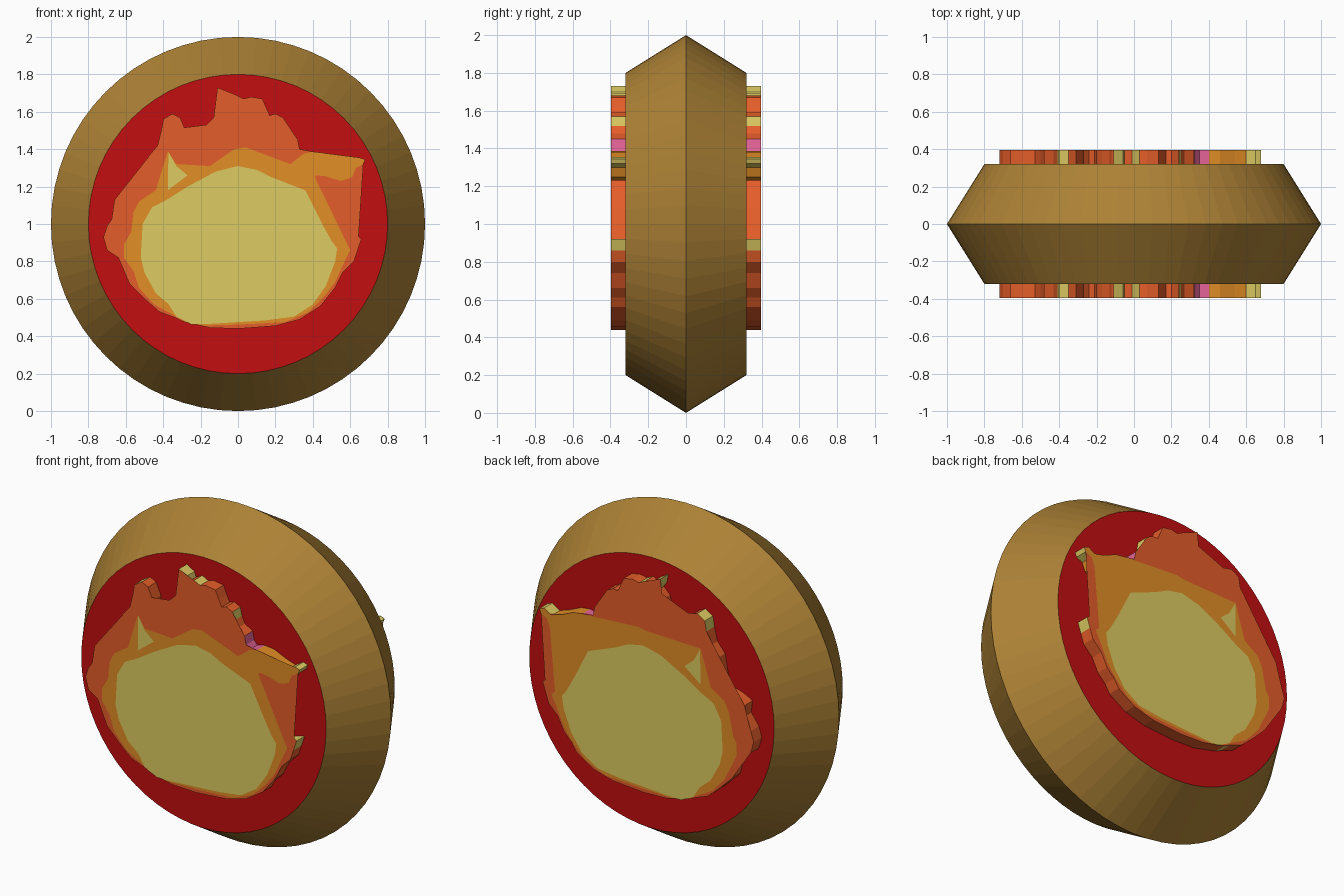
import bpy, bmesh, math

def material(name, r, g, b):
    lin = [((c / 255 + 0.055) / 1.055) ** 2.4 if c > 10 else c / 255 / 12.92 for c in (r, g, b)]
    m = bpy.data.materials.new(name)
    m.diffuse_color = (*lin, 1)
    return m

BRONZE = material("bronze", 172, 129, 53)
RED = material("deep red", 196, 14, 16)
EMBER = material("ember orange", 228, 93, 41)
ORANGE = material("amber orange", 226, 142, 38)
YELLOW = material("pale yellow", 222, 204, 98)
PINK = material("pink", 226, 98, 150)

def finish(name, bm, mats):
    me = bpy.data.meshes.new(name)
    bm.to_mesh(me)
    bm.free()
    for m in mats:
        me.materials.append(m)
    ob = bpy.data.objects.new(name, me)
    bpy.context.collection.objects.link(ob)
    return ob

# Flame outlines as (x, z), counter-clockwise seen from the front
TAIL = [(0.39, 1.23), (0.42, 1.26), (0.47, 1.255), (0.55, 1.23), (0.61, 1.25), (0.63, 1.30),
        (0.67, 1.32), (0.68, 1.345), (0.65, 1.355), (0.60, 1.325), (0.54, 1.345),
        (0.46, 1.38), (0.40, 1.387), (0.35, 1.375)]
RIGHT = [(-0.30, 0.48), (-0.15, 0.445), (0, 0.44), (0.20, 0.455), (0.33, 0.49), (0.44, 0.56),
         (0.47, 0.61), (0.52, 0.66), (0.56, 0.74), (0.62, 0.80), (0.64, 0.86), (0.66, 0.92),
         (0.60, 0.905), (0.53, 0.92), (0.50, 1.00), (0.46, 1.09), (0.41, 1.18)]
CROWN = [(0.33, 1.40), (0.32, 1.45), (0.27, 1.48), (0.25, 1.52), (0.24, 1.57), (0.20, 1.59),
         (0.17, 1.58), (0.15, 1.62), (0.13, 1.67), (0.07, 1.68), (0.03, 1.67), (-0.01, 1.69),
         (-0.05, 1.67), (-0.06, 1.70), (-0.11, 1.73), (-0.10, 1.68), (-0.08, 1.65),
         (-0.12, 1.61), (-0.13, 1.57), (-0.17, 1.53), (-0.20, 1.48), (-0.21, 1.41),
         (-0.24, 1.39), (-0.27, 1.42), (-0.28, 1.50), (-0.31, 1.57), (-0.35, 1.59),
         (-0.40, 1.56), (-0.41, 1.50), (-0.43, 1.42), (-0.48, 1.36), (-0.50, 1.25),
         (-0.53, 1.18)]
LEFT = [(-0.60, 1.16), (-0.66, 1.13), (-0.65, 1.06), (-0.70, 0.99), (-0.72, 0.93), (-0.70, 0.86),
        (-0.64, 0.82), (-0.60, 0.76), (-0.58, 0.68), (-0.50, 0.60), (-0.42, 0.53), (-0.34, 0.50)]
MIDDLE = [(-0.20, 0.457), (0, 0.462), (0.25, 0.475), (0.38, 0.53), (0.46, 0.61), (0.52, 0.69),
          (0.57, 0.80), (0.60, 0.86), (0.52, 0.90), (0.46, 1.00), (0.41, 1.10), (0.38, 1.18)]
MIDDLE_TOP = [(0.28, 1.32), (0.20, 1.35), (0.12, 1.38), (0.04, 1.41), (-0.02, 1.40), (-0.08, 1.35),
              (-0.15, 1.31), (-0.24, 1.28), (-0.33, 1.32), (-0.375, 1.39), (-0.40, 1.24),
              (-0.44, 1.18), (-0.53, 1.12), (-0.56, 1.06), (-0.57, 0.96), (-0.61, 0.89),
              (-0.61, 0.82), (-0.56, 0.75), (-0.53, 0.66), (-0.45, 0.57), (-0.33, 0.505)]
CORE = [(-0.25, 0.463), (-0.15, 0.466), (0.15, 0.485), (0.30, 0.505), (0.40, 0.57), (0.47, 0.67),
        (0.52, 0.80), (0.53, 0.87), (0.50, 0.91), (0.45, 1.00), (0.40, 1.10), (0.36, 1.18),
        (0.27, 1.215), (0.28, 1.14), (0.23, 1.16), (0.18, 1.25), (0.10, 1.29), (0, 1.31),
        (-0.12, 1.28), (-0.27, 1.20), (-0.38, 1.13), (-0.46, 1.09), (-0.51, 1.00),
        (-0.50, 0.92), (-0.52, 0.82), (-0.50, 0.74), (-0.44, 0.63), (-0.37, 0.57), (-0.33, 0.505)]
SPIKE = [(-0.375, 1.18), (-0.27, 1.26), (-0.33, 1.31), (-0.372, 1.385)]

# Disc: bevelled bronze rim with red faces front and back
N = 64
bm = bmesh.new()
rings = [[bm.verts.new((r * math.cos(2 * math.pi * i / N), y, 1 + r * math.sin(2 * math.pi * i / N)))
          for i in range(N)] for r, y in ((0.8, -0.32), (1, 0), (0.8, 0.32))]
for a, b in zip(rings, rings[1:]):
    for i in range(N):
        j = (i + 1) % N
        bm.faces.new((a[i], b[i], b[j], a[j]))
for ring in (rings[0], rings[-1]):
    bm.faces.new(ring).material_index = 1
bmesh.ops.recalc_face_normals(bm, faces=bm.faces)
finish("disc", bm, [BRONZE, RED])

# Flame body: outline extruded right through the disc
TIPS = [(0.66, 0.90, 0.06), (0.66, 1.34, 0.05), (-0.08, 1.69, 0.05), (0.02, 1.68, 0.03),
        (-0.395, 1.55, 0.045), (0.245, 1.54, 0.03), (-0.32, 0.49, 0.02)]

def edge_colour(x, z):
    if any(math.hypot(x - a, z - b) < r for a, b, r in TIPS):
        return 2                      # yellow tips
    if 0.32 < x < 0.41 and z > 1.35:
        return 3                      # pink root of the tail
    return 1 if x > 0.39 and z > 1.225 else 0

outline = RIGHT + TAIL + CROWN + LEFT
bm = bmesh.new()
front, back = [[bm.verts.new((x, y, z)) for x, z in outline] for y in (-0.396, 0.396)]
for i in range(len(outline)):
    j = (i + 1) % len(outline)
    f = bm.faces.new((front[j], front[i], back[i], back[j]))
    c = f.calc_center_median()
    f.material_index = edge_colour(c.x, c.z)
caps = [bm.faces.new(front), bm.faces.new(back[::-1])]
bmesh.ops.triangulate(bm, faces=caps)
bmesh.ops.recalc_face_normals(bm, faces=bm.faces)
finish("flame_body", bm, [EMBER, ORANGE, YELLOW, PINK])

# Thin coloured layers on both flame faces
def layer(name, shape, depth, mat):
    bm = bmesh.new()
    f = bm.faces.new([bm.verts.new((x, -depth, z)) for x, z in shape])
    b = bm.faces.new([bm.verts.new((x, depth, z)) for x, z in reversed(shape)])
    bmesh.ops.triangulate(bm, faces=[f, b])
    finish(name, bm, [mat])

layer("flame_middle", MIDDLE + TAIL + MIDDLE_TOP, 0.398, ORANGE)
layer("flame_core", CORE, 0.40, YELLOW)
layer("flame_spike", SPIKE, 0.40, YELLOW)
